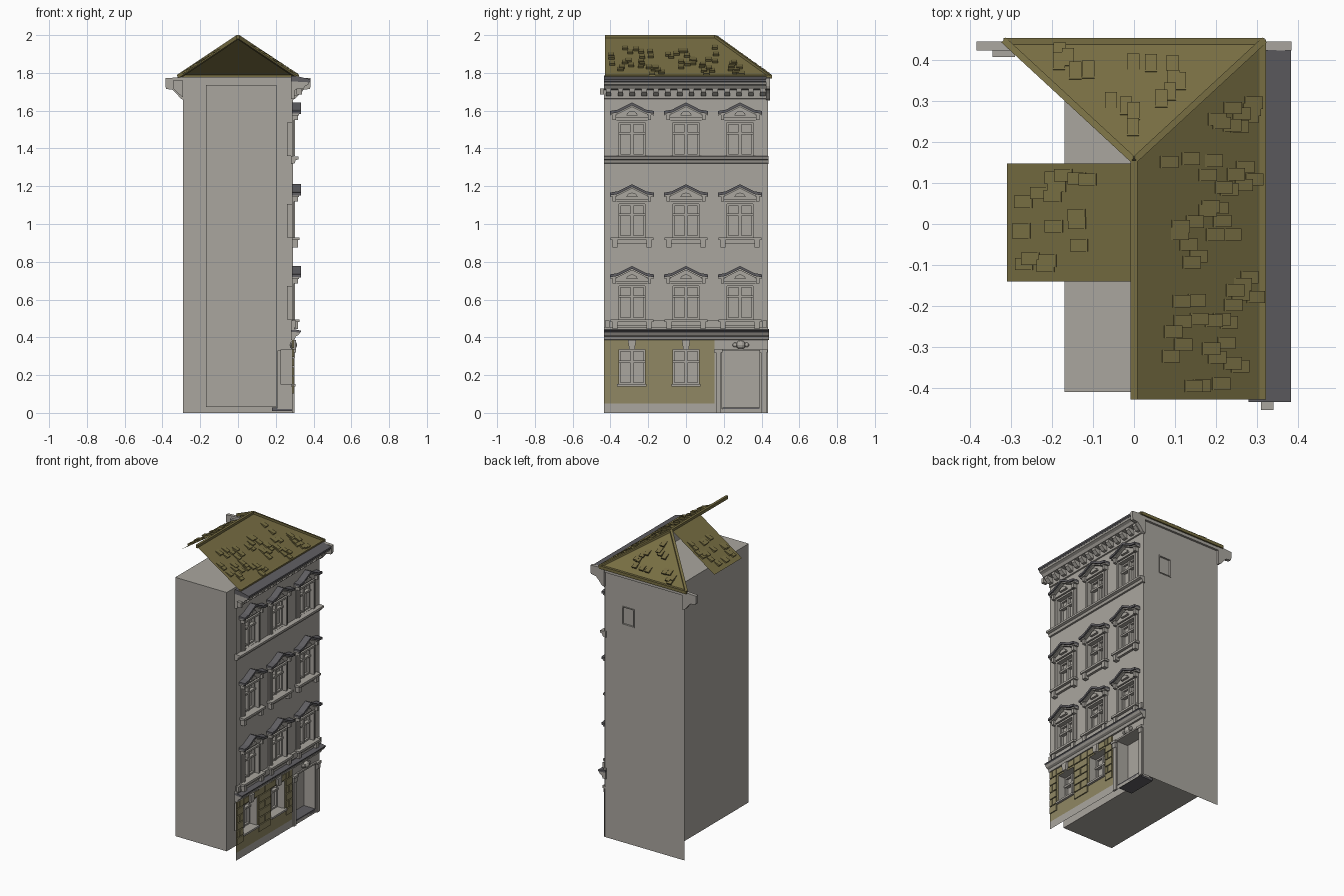
import bpy, bmesh, math, random
from mathutils import Vector, Matrix

if "Cube" in bpy.data.objects:
    bpy.data.objects.remove(bpy.data.objects["Cube"])
random.seed(4)

def material(name, col):
    m = bpy.data.materials.new(name)
    m.diffuse_color = (*col, 1)
    m.use_nodes = True
    m.node_tree.nodes["Principled BSDF"].inputs["Base Color"].default_value = m.diffuse_color
    return m

WALL = material("grey plaster", (0.40, 0.38, 0.345))
ROOF = material("olive roof tile", (0.185, 0.155, 0.055))
TAN = material("tan stone", (0.28, 0.245, 0.125))
METAL = material("dark metal", (0.115, 0.112, 0.122))

class Part:
    """Collects geometry for one named object."""
    def __init__(self, name, *mats):
        self.name, self.mats, self.bm = name, mats, bmesh.new()

    def face(self, pts, mat=0):
        f = self.bm.faces.new([self.bm.verts.new(p) for p in pts])
        f.material_index = mat
        return f

    def prism(self, pts, axis, a, b):
        mk = (lambda p, t: (t, p[0], p[1])) if axis == 'x' else (lambda p, t: (p[0], t, p[1]))
        A = [self.bm.verts.new(mk(p, a)) for p in pts]
        B = [self.bm.verts.new(mk(p, b)) for p in pts]
        n = len(pts)
        fs = [self.bm.faces.new(A), self.bm.faces.new(B[::-1])]
        for i in range(n):
            j = (i + 1) % n
            fs.append(self.bm.faces.new([A[j], A[i], B[i], B[j]]))
        bmesh.ops.recalc_face_normals(self.bm, faces=fs)

    def box(self, x0, x1, y0, y1, z0, z1):
        self.prism([(y0, z0), (y1, z0), (y1, z1), (y0, z1)], 'x', x0, x1)

    def beam(self, p, q, w, h):
        p, q = Vector(p), Vector(q)
        d = (q - p).normalized()
        s = d.cross(Vector((0, 0, 1))).normalized()
        u = s.cross(d)
        quad = [s * w + u * h, -s * w + u * h, -s * w - u * h, s * w - u * h]
        A = [p + k for k in quad]
        B = [q + k for k in quad]
        fs = [self.face(A), self.face(B[::-1])]
        fs += [self.face([A[i - 1], A[i], B[i], B[i - 1]]) for i in range(4)]
        bmesh.ops.remove_doubles(self.bm, verts=list({v for f in fs for v in f.verts}), dist=1e-5)
        bmesh.ops.recalc_face_normals(self.bm, faces=self.bm.faces[:])

    def done(self):
        me = bpy.data.meshes.new(self.name)
        self.bm.to_mesh(me)
        self.bm.free()
        for m in self.mats:
            me.materials.append(m)
        ob = bpy.data.objects.new(self.name, me)
        bpy.context.collection.objects.link(ob)
        return ob

COLS = (-0.286, 0.0, 0.286)
ROWS = (0.495, 0.928, 1.36)
FX, HW, WH, E = 0.29, 0.07, 0.178, 0.434     # facade plane, half window, window height, half width

# inner building block
core = Part("inner_block", WALL)
core.box(-0.17, 0.205, -0.41, 0.42, 0.03, 1.735)
core.done()

# facade sheet with openings and niches
openings = [(c - HW, c + HW, r, r + WH, 0.26) for r in ROWS for c in COLS]
openings += [(c - HW, c + HW, 0.15, 0.335, 0.225) for c in COLS[:2]]
openings += [(0.19, 0.39, 0.02, 0.33, 0.208)]
fac = Part("facade", WALL, TAN)
ys = sorted({-E, E, 0.15} | {round(v, 4) for o in openings for v in o[:2]})
zs = sorted({0, 0.05, 0.385, 1.76} | {round(v, 4) for o in openings for v in o[2:4]})
for y0, y1 in zip(ys, ys[1:]):
    for z0, z1 in zip(zs, zs[1:]):
        cy, cz = (y0 + y1) / 2, (z0 + z1) / 2
        if any(o[0] < cy < o[1] and o[2] < cz < o[3] for o in openings):
            continue
        fac.face([(FX, y0, z0), (FX, y1, z0), (FX, y1, z1), (FX, y0, z1)],
                 int(cy < 0.15 and 0.05 < cz < 0.385))
for y0, y1, z0, z1, x in openings:
    c = [(y0, z0), (y1, z0), (y1, z1), (y0, z1)]
    fac.face([(x, *p) for p in c])
    for i in range(4):
        fac.face([(FX, *c[i - 1]), (FX, *c[i]), (x, *c[i]), (x, *c[i - 1])])
fac.done()

# window frames and sashes
fr = Part("window_frames", WALL)
for y0, y1, z0, z1, x in openings[:-1]:
    c, t, b = (y0 + y1) / 2, 0.01, x + 0.014
    fr.box(x, b, y0, y0 + t, z0, z1)
    fr.box(x, b, y1 - t, y1, z0, z1)
    fr.box(x, b, y0, y1, z0, z0 + t)
    fr.box(x, b, y0, y1, z1 - t, z1)
    fr.box(x, b + 0.005, c - 0.007, c + 0.007, z0, z1)
    fr.box(x, b + 0.008, y0, y1, z0 + 0.115, z0 + 0.127)
fr.done()

# window surrounds, pediments and sills
sur, hats = Part("window_surrounds", WALL), Part("pediment_covers", METAL)
for n, r in enumerate(ROWS):
    for c in COLS:
        for s in (-1, 1):
            a, b = sorted((c + s * HW, c + s * 0.083))
            sur.box(FX - 0.005, 0.303, a, b, r, r + WH + 0.012)
            a, b = sorted((c + s * 0.083, c + s * 0.1))
            sur.box(FX - 0.005, 0.296, a, b, r, r + 0.19)
            a, b = sorted((c + s * 0.085, c + s * 0.102))
            sur.box(FX - 0.005, 0.318, a, b, r + 0.19, r + 0.226)
        sur.box(FX - 0.005, 0.303, c - HW, c + HW, r + WH, r + WH + 0.012)
        sur.prism([(c - 0.1, r + 0.2), (c + 0.1, r + 0.2), (c + 0.07, r + 0.232),
                   (c, r + 0.27), (c - 0.07, r + 0.232)], 'x', FX - 0.005, 0.303)
        shell = [(c + 0.03 * math.cos(k * math.pi / 6), r + 0.214 + 0.024 * math.sin(k * math.pi / 6))
                 for k in range(7)]
        sur.prism(shell, 'x', 0.3, 0.318)
        low = [(-0.117, 0.223), (-0.075, 0.23), (0, 0.268), (0.075, 0.23), (0.117, 0.223)]
        for dz, t, x, part in ((-0.008, 0.009, 0.322, sur), (0, 0.015, 0.333, hats)):
            strip = [(c + y, r + z + dz) for y, z in low] + [(c + y, r + z + dz + t) for y, z in low[::-1]]
            part.prism(strip, 'x', FX - 0.005, x)
        # sills, with brackets on the middle floor
        if n < 2:
            sur.box(FX - 0.005, 0.325, c - 0.113, c + 0.113, r - 0.014, r)
            sur.box(FX - 0.005, 0.306, c - 0.095, c + 0.095, r - 0.035, r - 0.014)
            for s in (-0.09, 0.09):
                sur.box(FX - 0.005, 0.318, c + s - 0.013, c + s + 0.013, r - 0.052, r - 0.014)
sur.done()
hats.done()

# horizontal mouldings
mould = Part("string_courses", WALL)
mould.prism([(0.28, 0.385), (0.3, 0.388), (0.306, 0.405), (0.32, 0.412), (0.328, 0.425), (0.28, 0.43)],
            'y', -E, 0.44)
mould.prism([(0.28, 1.318), (0.3, 1.322), (0.305, 1.338), (0.32, 1.343), (0.32, 1.356), (0.28, 1.36)],
            'y', -E, E + 0.004)
mould.box(0.28, 0.298, -E, E, 0.44, 0.456)
for y0, y1 in ((-0.43, -0.405), (-0.185, -0.1), (0.1, 0.185), (0.405, 0.43)):
    mould.box(0.28, 0.306, y0, y1, 0.452, 0.488)
mould.done()
cover = Part("ledge_covers", METAL)
cover.prism([(0.28, 0.43), (0.328, 0.425), (0.333, 0.43), (0.333, 0.436), (0.28, 0.445)], 'y', -E, 0.44)
cover.done()

# tan stone blocks around the ground floor windows
blocks = Part("stone_blocks", TAN)
spans = [(-E, -0.366), (-0.206, -0.08), (0.08, 0.148)]
for k in range(6):
    z0 = 0.1 + k * 0.048
    for i, (a, b) in enumerate(spans):
        cuts = [a, b]
        if i == 1:
            cuts = [a, (a + b) / 2, b] if k % 2 else [a, b]
        elif k % 2:
            cuts = [a, a * 0.6 + b * 0.4, b]
        for p, q in zip(cuts, cuts[1:]):
            blocks.box(FX - 0.004, 0.297, p + 0.003, q - 0.003, z0 + 0.003, z0 + 0.045)
for c in COLS[:2]:
    for s in (-0.052, 0.052):
        blocks.box(FX - 0.004, 0.297, c + s - 0.026, c + s + 0.026, 0.345, 0.382)
blocks.done()

# ground floor trim: keystones, sills, door pilasters, step, ornament
trim = Part("ground_floor_trim", WALL)
for c in COLS[:2]:
    trim.prism([(c - 0.014, 0.335), (c + 0.014, 0.335), (c + 0.022, 0.385), (c - 0.022, 0.385)],
               'x', FX - 0.005, 0.308)
    trim.box(FX - 0.01, 0.305, c - 0.078, c + 0.078, 0.14, 0.152)
for y in (0.172, 0.412):
    trim.box(FX - 0.005, 0.298, y - 0.014, y + 0.014, 0.0, 0.32)
    trim.box(FX - 0.005, 0.308, y - 0.024, y + 0.02, 0.32, 0.335)
    trim.box(FX - 0.005, 0.303, y - 0.014, y + 0.014, 0.29, 0.32)
trim.box(FX - 0.005, 0.3, 0.19, 0.39, 0.328, 0.338)
for dy, r in ((0, 0.026), (-0.03, 0.014), (0.03, 0.014)):
    bmesh.ops.create_uvsphere(trim.bm, u_segments=10, v_segments=6, radius=r,
        matrix=Matrix.Translation((0.293, 0.29 + dy, 0.36)) @ Matrix.Diagonal((0.8, 1, 0.9, 1)))
trim.done()
step = Part("door_step", METAL)
step.box(0.18, 0.29, 0.192, 0.388, 0.01, 0.028)
step.done()

# back wall with a small window niche
bw, Y = Part("back_wall", WALL), E - 0.004
xs, zz = (-0.29, 0.08, 0.16, 0.29), (0, 1.44, 1.55, 1.775)
for i in range(3):
    for j in range(3):
        y = Y - (0.008 if i == j == 1 else 0)
        bw.face([(xs[i + 1], y, zz[j]), (xs[i], y, zz[j]), (xs[i], y, zz[j + 1]), (xs[i + 1], y, zz[j + 1])])
for x in (0.075, 0.16):
    bw.box(x, x + 0.006, Y - 0.01, Y + 0.004, 1.44, 1.55)
bw.box(0.075, 0.166, Y - 0.01, Y + 0.004, 1.434, 1.44)
bw.box(0.075, 0.166, Y - 0.01, Y + 0.004, 1.55, 1.556)
# shaped cornice ends
prof = [(0.285, 1.655), (0.305, 1.665), (0.325, 1.69), (0.345, 1.71), (0.38, 1.715),
        (0.385, 1.73), (0.385, 1.772), (0.285, 1.778)]
for s in (-1, 1):
    bw.prism([(s * x, z) for x, z in prof], 'y', 0.424, 0.446)
bw.prism([(-0.29, 1.67), (-0.315, 1.69), (-0.345, 1.72), (-0.345, 1.76), (-0.29, 1.76)], 'y', 0.408, 0.424)
bw.box(-0.29, 0.29, Y, 0.444, 1.75, 1.778)
bw.done()

# main cornice with brackets
cor = Part("main_cornice", WALL)
cor.prism([(0.28, 1.66), (0.298, 1.665), (0.303, 1.71), (0.345, 1.715), (0.355, 1.73), (0.372, 1.738),
           (0.376, 1.75), (0.28, 1.755)], 'y', -E, 0.425)
for k in range(14):
    y = -0.41 + k * 0.0628
    cor.prism([(0.29, 1.675), (0.318, 1.68), (0.34, 1.7), (0.342, 1.718), (0.29, 1.718)],
              'y', y - 0.014, y + 0.014)
cor.box(0.31, 0.34, -0.454, -E, 1.685, 1.718)
cor.done()
gut = Part("cornice_cover", METAL)
gut.prism([(0.28, 1.752), (0.376, 1.748), (0.383, 1.755), (0.383, 1.766), (0.315, 1.782), (0.28, 1.785)],
          'y', -E, 0.425)
gut.done()

# roof sheets
T, L = 1.99, 1.78
roof = Part("roof_slopes", ROOF)
roof.face([(0, -E + 0.006, T), (0.318, -E + 0.006, L), (0.318, 0.45, L), (0, 0.155, T)])
roof.face([(0, 0.155, T), (0.318, 0.45, L), (-0.318, 0.45, L)])
roof.face([(0, 0.148, T), (-0.31, 0.148, L), (-0.31, -0.14, L), (0, -0.14, T)])
roof.done()
caps = Part("ridge_and_hip_caps", ROOF)
apex = (0, 0.155, T)
for p, q in (((0, -E + 0.006, T), apex), (apex, (0.315, 0.446, L)), (apex, (-0.315, 0.446, L)),
             ((-0.318, 0.446, L), (0.318, 0.446, L)), ((0.314, -E + 0.006, L), (0.314, 0.45, L))):
    caps.beam(p, q, 0.008, 0.01)
caps.done()

# loose raised tiles scattered on each slope
tiles = Part("raised_tiles", ROOF)
def scatter(origin, u, down, count, inside):
    o, u, d = Vector(origin), Vector(u).normalized(), Vector(down).normalized()
    n = u.cross(d)
    n = n if n.z > 0 else -n
    while count:
        a, b = random.uniform(-0.45, 0.45), 0.36 * math.sqrt(random.random())
        if not inside(a, b):
            continue
        count -= 1
        p, w, l, h = o + u * a + d * b, 0.015, 0.045, 0.013
        base = [p - u * w, p + u * w, p + u * w + d * l, p - u * w + d * l]
        top = [base[0] + n * 0.002, base[1] + n * 0.002, base[2] + n * h, base[3] + n * h]
        fs = [tiles.face(top)] + [tiles.face([base[i - 1], base[i], top[i], top[i - 1]]) for i in range(4)]
scatter((0, 0, T), (0, 1, 0), (0.318, 0, L - T), 55,
        lambda a, b: -0.4 < a < 0.1 + b * 0.75 and 0.06 < b < 0.33)
scatter((0, 0, T), (0, 1, 0), (-0.31, 0, L - T), 18, lambda a, b: -0.12 < a < 0.13 and 0.1 < b < 0.32)
scatter(apex, (1, 0, 0), (0, 0.295, L - T), 16, lambda a, b: abs(a) < b * 0.85 - 0.03 and b < 0.3)
bmesh.ops.remove_doubles(tiles.bm, verts=tiles.bm.verts[:], dist=1e-5)
bmesh.ops.recalc_face_normals(tiles.bm, faces=tiles.bm.faces[:])
tiles.done()
